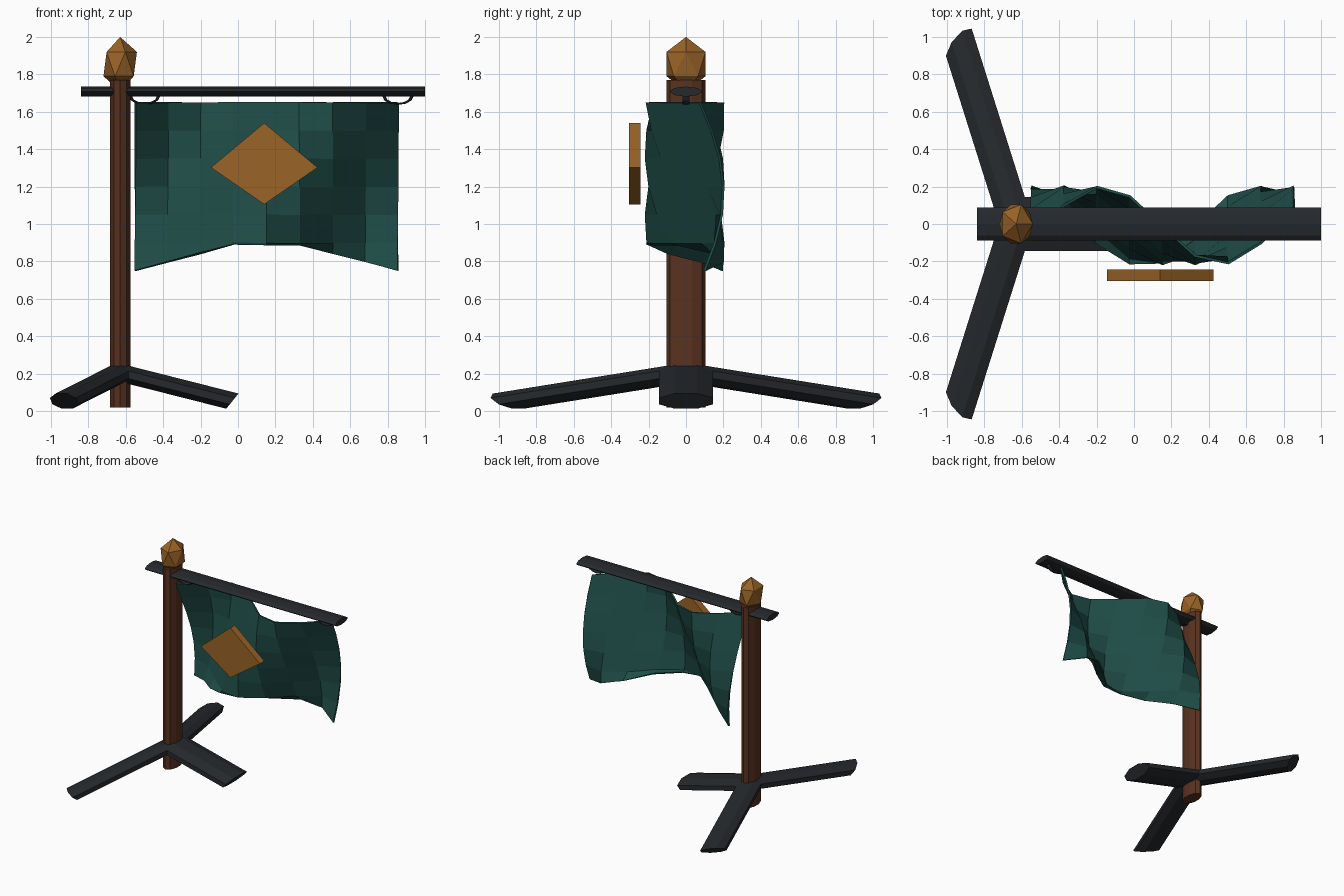
import bpy, bmesh
from math import cos, sin, pi
from mathutils import Matrix, Vector

if "Cube" in bpy.data.objects:
    bpy.data.objects.remove(bpy.data.objects["Cube"])

# The whole stand is stretched: round sections become ellipses
STRETCH = Matrix.Diagonal((1, 1.83, 0.56, 1))


def material(name, rgb):
    m = bpy.data.materials.new(name)
    m.diffuse_color = (*rgb, 1)
    m.use_nodes = True
    m.node_tree.nodes["Principled BSDF"].inputs["Base Color"].default_value = m.diffuse_color
    return m


WOOD = material("wood", (0.10, 0.032, 0.014))
IRON = material("iron", (0.019, 0.022, 0.026))
GOLD = material("gold", (0.32, 0.125, 0.02))
CLOTH = material("cloth", (0.014, 0.075, 0.065))


def finish(name, bm, mat):
    bmesh.ops.recalc_face_normals(bm, faces=bm.faces)
    me = bpy.data.meshes.new(name)
    bm.to_mesh(me)
    bm.free()
    me.materials.append(mat)
    ob = bpy.data.objects.new(name, me)
    bpy.context.collection.objects.link(ob)
    return ob


def rod(name, a, b, radius, sides, mat, phase=0.0):
    """Cylinder between two points, made unstretched and then stretched."""
    inv = STRETCH.inverted()
    a, b = inv @ Vector(a), inv @ Vector(b)
    d = b - a
    bm = bmesh.new()
    bmesh.ops.create_cone(bm, cap_ends=True, segments=sides, radius1=radius,
                          radius2=radius, depth=d.length)
    bm.transform(STRETCH @ Matrix.Translation((a + b) / 2)
                 @ d.to_track_quat('Z', 'Y').to_matrix().to_4x4()
                 @ Matrix.Rotation(phase, 4, 'Z'))
    return finish(name, bm, mat)


PX = -0.63

# Pole and crossbar
rod("pole", (PX, 0, 0.02), (PX, 0, 1.77), 0.057, 10, WOOD)
rod("crossbar", (-0.84, 0, 1.708), (1.0, 0, 1.708), 0.048, 8, IRON)

# Three feet
for i in range(3):
    t = i * 2 * pi / 3
    end = (PX + 0.6 * cos(t), 0.6 * 1.83 * sin(t), 0.053)
    rod(f"foot_{i + 1}", (PX, 0, 0.205), end, 0.086, 8, IRON, pi / 8)

# Faceted finial
bm = bmesh.new()
bmesh.ops.create_icosphere(bm, subdivisions=1, radius=1)
bm.transform(Matrix.Translation((PX, 0, 1.855)) @ Matrix.Diagonal((0.1, 0.123, 0.145, 1)))
finish("finial", bm, GOLD)

# Hanging rings
for i, x in enumerate((-0.5, 0.855)):
    bm = bmesh.new()
    n, m = 12, 6
    v = [[bm.verts.new(((0.075 + 0.009 * cos(q)) * cos(p), 0.011 * sin(q),
                        (0.075 + 0.009 * cos(q)) * sin(p)))
          for q in (2 * pi * k / m for k in range(m))]
         for p in (2 * pi * j / n for j in range(n))]
    for j in range(n):
        for k in range(m):
            j2, k2 = (j + 1) % n, (k + 1) % m
            bm.faces.new((v[j][k], v[j2][k], v[j2][k2], v[j][k2]))
    if i == 1:
        x = 0.855
    bm.transform(Matrix.Translation((x, 0, 1.684)) @ STRETCH)
    finish(f"ring_{i + 1}", bm, IRON)

# Rippled flag with a notched lower edge
COLS, ROWS = 8, 6
bm = bmesh.new()
grid = []
for r in range(ROWS + 1):
    row = []
    for c in range(COLS + 1):
        x = -0.55 + 1.405 * c / COLS
        z = 1.65 - 0.15 * r
        y = -0.007 - 0.207 * cos(5 * (x - 0.24) - 1.1 + 2.2 * r / ROWS)
        if r == ROWS:
            z += min(0.047 * min(c, COLS - c), 0.142)
        row.append(bm.verts.new((x, y, z)))
    grid.append(row)
for r in range(ROWS):
    for c in range(COLS):
        bm.faces.new((grid[r][c], grid[r + 1][c], grid[r + 1][c + 1], grid[r][c + 1]))
flag = finish("flag", bm, CLOTH)
mod = flag.modifiers.new("thickness", 'SOLIDIFY')
mod.thickness = 0.014
mod.offset = 0

# Diamond emblem plate
bm = bmesh.new()
front = bm.faces.new([bm.verts.new((x, -0.305, z)) for x, z in
                      ((0.14, 1.105), (0.425, 1.302), (0.14, 1.54), (-0.145, 1.302))])
out = bmesh.ops.extrude_face_region(bm, geom=[front], use_keep_orig=True)
bmesh.ops.translate(bm, vec=(0, 0.062, 0),
                    verts=[g for g in out["geom"] if isinstance(g, bmesh.types.BMVert)])
finish("diamond_emblem", bm, GOLD)
